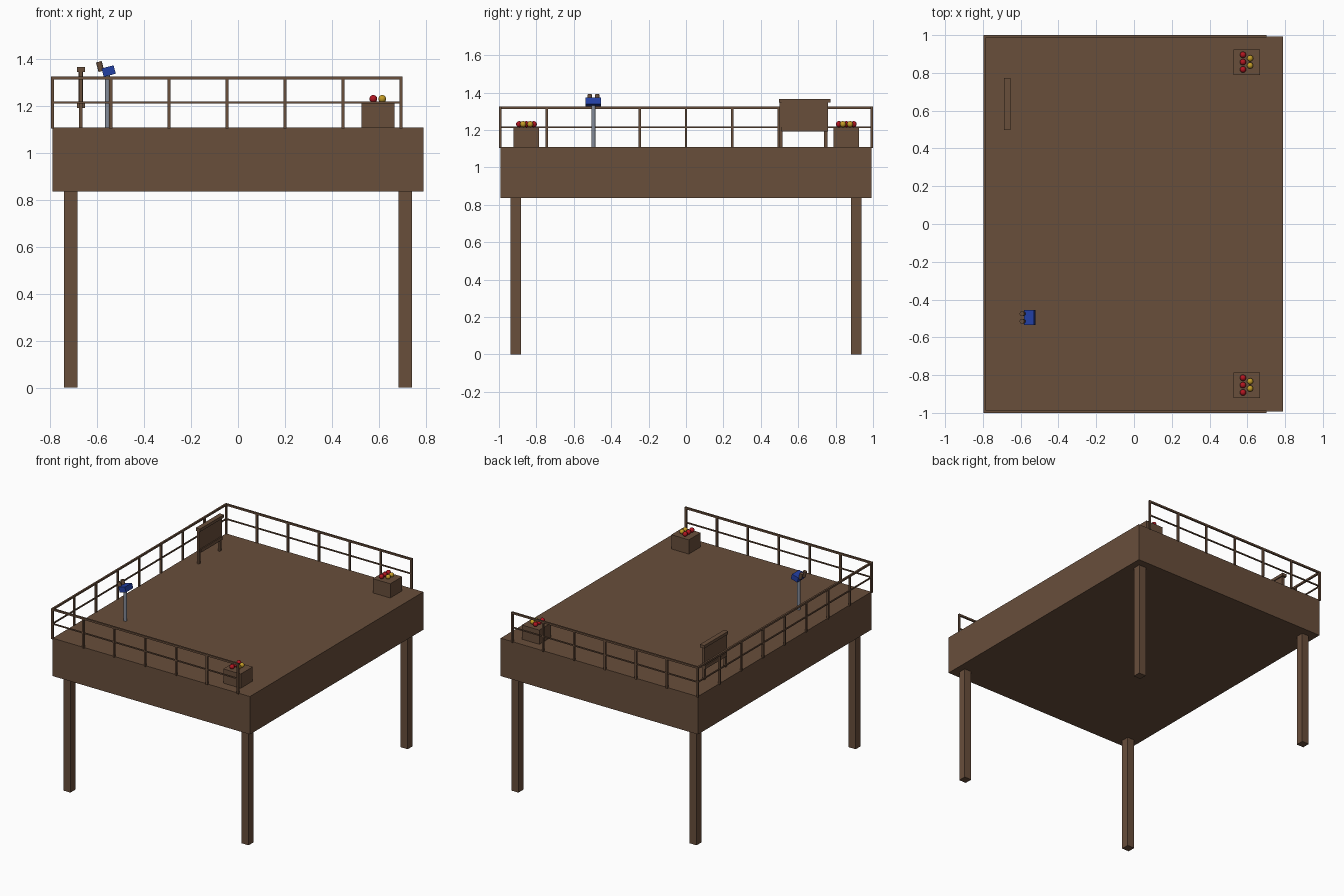
import bpy, math
from mathutils import Vector

if "Cube" in bpy.data.objects:
    bpy.data.objects.remove(bpy.data.objects["Cube"])


def material(name, rgb):
    m = bpy.data.materials.new(name)
    m.diffuse_color = (*rgb, 1)
    m.use_nodes = True
    m.node_tree.nodes["Principled BSDF"].inputs["Base Color"].default_value = m.diffuse_color
    return m


WOOD = material("brown_wood", (0.14, 0.077, 0.044))
BLUE = material("blue_paint", (0.016, 0.05, 0.37))
GREY = material("grey_metal", (0.23, 0.26, 0.32))
RED = material("red_fruit", (0.45, 0.008, 0.015))
YELLOW = material("yellow_fruit", (0.55, 0.33, 0.02))


def finish(name, mat):
    o = bpy.context.object
    o.name = name
    o.data.materials.append(mat)
    return o


def box(name, lo, hi, mat=WOOD, tilt=0):
    """Box between two corners, optionally tilted about y."""
    lo, hi = Vector(lo), Vector(hi)
    bpy.ops.mesh.primitive_cube_add(size=1, location=(lo + hi) / 2, rotation=(0, tilt, 0))
    o = finish(name, mat)
    o.scale = hi - lo
    return o


def rod(name, loc, r, depth, mat, tilt=0):
    bpy.ops.mesh.primitive_cylinder_add(vertices=16, radius=r, depth=depth,
                                        location=loc, rotation=(0, tilt, 0))
    o = finish(name, mat)
    bpy.ops.object.shade_smooth_by_angle()
    return o


def ball(name, loc, r, mat):
    bpy.ops.mesh.primitive_uv_sphere_add(segments=16, ring_count=10, radius=r, location=loc)
    o = finish(name, mat)
    bpy.ops.object.shade_smooth()
    return o


TOP = 1.11            # deck surface height
X, Y = 0.79, 0.993    # railing lines
W = 0.0065            # half width of railing post

# Deck and legs
box("deck", (-0.79, -0.992, 0.836), (0.79, 0.992, TOP))
for sx in (-1, 1):
    for sy in (-1, 1):
        x, y, h = sx * 0.713, sy * 0.91, 0.0285
        box("leg", (x - h, y - h, 0), (x + h, y + h, 0.84))


# Railing posts
def post(x, y):
    box("railing_post", (x - W, y - W, TOP - 0.005), (x + W, y + W, 1.322))


for sy in (-1, 1):
    for i in range(7):
        post(-X + i * 0.2475, sy * Y)
for i in range(1, 8):
    post(-X, -Y + i * Y / 4)

# Top and middle rails
for name, z, w in (("top_rail", 1.32, W), ("middle_rail", 1.215, 0.0042)):
    for sy in (-1, 1):
        box(name, (-X - w, sy * Y - w, z - w), (0.695 + W, sy * Y + w, z + w))
    box(name, (-X - w, -Y, z - w), (-X + w, Y, z + w))

# Notice board: panel, cap, sill and two feet
box("board_panel", (-0.68, 0.51, 1.2), (-0.66, 0.758, 1.355))
box("board_cap", (-0.687, 0.498, 1.346), (-0.653, 0.772, 1.367))
box("board_sill", (-0.687, 0.51, 1.192), (-0.653, 0.758, 1.216))
for y in (0.508, 0.748):
    box("board_foot", (-0.677, y - 0.009, TOP - 0.005), (-0.663, y + 0.009, 1.35))

# Viewing binoculars on a pole
TILT = -math.radians(15)
rod("viewer_pole", (-0.556, -0.495, 1.222), 0.011, 0.23, GREY)
box("viewer_body", (-0.578, -0.536, 1.331), (-0.525, -0.454, 1.368), BLUE, TILT)
for y in (-0.515, -0.475):
    rod("viewer_eyepiece", (-0.588, y, 1.369), 0.0125, 0.042, WOOD, TILT)

# Fruit crates
for cy in (-0.853, 0.857):
    box("crate", (0.527, cy - 0.068, TOP - 0.005), (0.667, cy + 0.068, 1.213))
    for d in (-0.039, 0, 0.039):
        ball("red_fruit", (0.577, cy + d, 1.231), 0.0165, RED)
    for d in (-0.018, 0.02):
        ball("yellow_fruit", (0.615, cy + d, 1.231), 0.0165, YELLOW)
